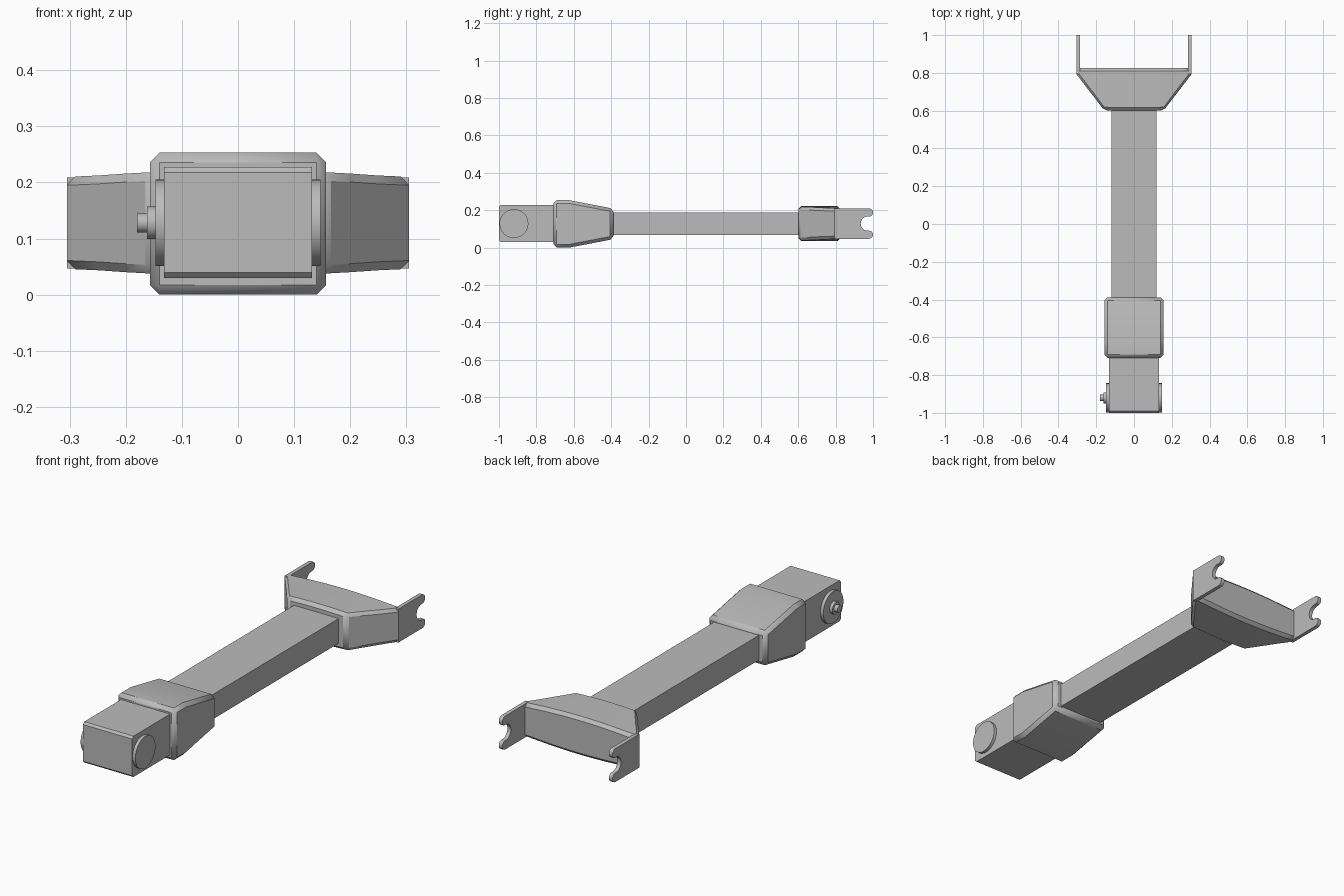
import bpy, bmesh, math
from mathutils import Matrix

cube = bpy.data.objects.get("Cube")
if cube:
    bpy.data.objects.remove(cube)

grey = bpy.data.materials.new("plain grey")
grey.use_nodes = True
colour = (0.5, 0.5, 0.5, 1)
grey.diffuse_color = colour
grey.node_tree.nodes["Principled BSDF"].inputs["Base Color"].default_value = colour

MID_Z = 0.128


def finish(name, bm, bevel=0, limit=30):
    bmesh.ops.recalc_face_normals(bm, faces=bm.faces)
    mesh = bpy.data.meshes.new(name)
    bm.to_mesh(mesh)
    bm.free()
    mesh.materials.append(grey)
    obj = bpy.data.objects.new(name, mesh)
    bpy.context.collection.objects.link(obj)
    if bevel:
        mod = obj.modifiers.new("chamfer", "BEVEL")
        mod.width = bevel
        mod.segments = 1
        mod.limit_method = "ANGLE"
        mod.angle_limit = math.radians(limit)
    bpy.ops.object.select_all(action="DESELECT")
    obj.select_set(True)
    bpy.context.view_layer.objects.active = obj
    bpy.ops.object.shade_smooth_by_angle(angle=math.radians(25))
    return obj


def side_prism(name, profile, x0, x1, bevel=0):
    """Extrude a (y, z) outline along x."""
    bm = bmesh.new()
    face = bm.faces.new([bm.verts.new((x0, y, z)) for y, z in profile])
    ext = bmesh.ops.extrude_face_region(bm, geom=[face])
    verts = [v for v in ext["geom"] if isinstance(v, bmesh.types.BMVert)]
    bmesh.ops.translate(bm, verts=verts, vec=(x1 - x0, 0, 0))
    return finish(name, bm, bevel)


def disc(name, x0, x1, radius):
    bm = bmesh.new()
    place = Matrix.Translation(((x0 + x1) / 2, -0.92, MID_Z)) @ Matrix.Rotation(math.pi / 2, 4, "Y")
    bmesh.ops.create_cone(bm, cap_ends=True, segments=48, radius1=radius,
                          radius2=radius, depth=abs(x1 - x0), matrix=place)
    return finish(name, bm)


def arc(cy, cz, r, start, end, n):
    angles = [math.radians(start + (end - start) * i / n) for i in range(n + 1)]
    return [(cy + r * math.cos(a), cz + r * math.sin(a)) for a in angles]


# Joint block with chamfered front edges
block = [(-0.99, 0.03), (-0.68, 0.03), (-0.68, 0.228), (-0.99, 0.228),
         (-1, 0.218), (-1, 0.04)]
side_prism("joint_block", block, -0.132, 0.132)

# Pivot discs, with a hub and shaft on the right side
disc("left_pivot_disc", 0.125, 0.147, 0.077)
disc("right_pivot_disc", -0.125, -0.147, 0.077)
disc("pivot_hub", -0.14, -0.162, 0.029)
disc("pivot_shaft", -0.155, -0.18, 0.017)

# Tapered sleeve
upper = [(-0.388, 0.208), (-0.623, 0.253), (-0.709, 0.253)]
lower = [(y, 0.253 - z) for y, z in reversed(upper)]
side_prism("sleeve", upper + lower, -0.157, 0.157, bevel=0.017)

# Long beam
side_prism("beam", [(-0.42, 0.068), (0.65, 0.068), (0.65, 0.188), (-0.42, 0.188)], -0.12, 0.12)

# Fork body: arched above and below, flaring towards the back
bm = bmesh.new()
half = [0.04, 0.08, 0.12, 0.157, 0.2, 0.25, 0.305]
sections = []
for x in [-h for h in reversed(half)] + [0] + half:
    rise = 0.094 - 0.012 * (min(abs(x), 0.28) / 0.28) ** 2
    front = 0.601 + max(0, abs(x) - 0.157) * 1.3
    sections.append([bm.verts.new((x, y, MID_Z + s * rise))
                     for y, s in [(front, -1), (0.825, -1), (0.825, 1), (front, 1)]])
for a, b in zip(sections, sections[1:]):
    for i in range(4):
        j = (i + 1) % 4
        bm.faces.new((a[i], a[j], b[j], b[i]))
bm.faces.new(sections[0])
bm.faces.new(sections[-1])
finish("fork_body", bm, bevel=0.015, limit=42)

# Fork arms with a rounded notch in the tip
notch_y, notch_r, tip_r = 0.972, 0.038, 0.022
arm = [(0.794, 0.047)]
arm += arc(1 - tip_r, 0.047 + tip_r, tip_r, -90, 60, 8)
arm += arc(notch_y, MID_Z, notch_r, 280, 80, 16)
arm += arc(1 - tip_r, 0.209 - tip_r, tip_r, -60, 90, 8)
arm += [(0.794, 0.209)]
for name, x in [("left_fork_arm", 0.286), ("right_fork_arm", -0.305)]:
    side_prism(name, arm, x, x + 0.019)
